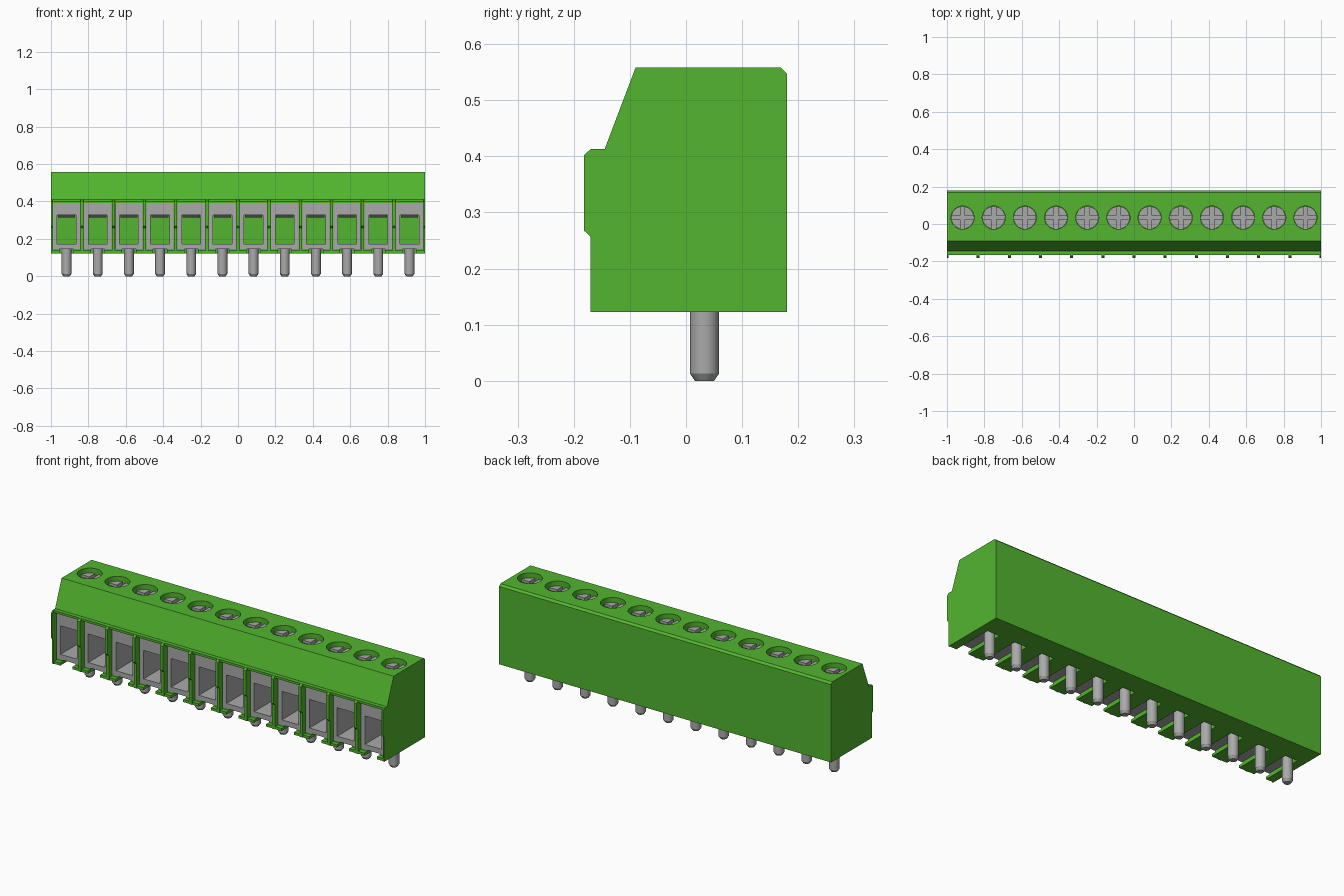
import bpy, bmesh, math

cube = bpy.data.objects.get("Cube")
if cube:
    bpy.data.objects.remove(cube, do_unlink=True)

COUNT = 12
PITCH = 2 / COUNT
CENTRES = [-1 + PITCH * (i + 0.5) for i in range(COUNT)]
SCREW_Y = 0.034


def material(name, rgb, rough):
    m = bpy.data.materials.new(name)
    m.use_nodes = True
    m.diffuse_color = (*rgb, 1)
    b = next(n for n in m.node_tree.nodes if n.type == "BSDF_PRINCIPLED")
    b.inputs["Base Color"].default_value = (*rgb, 1)
    b.inputs["Roughness"].default_value = rough
    return m


GREEN = material("green plastic", (0.085, 0.46, 0.028), 0.5)
GREY = material("grey metal", (0.40, 0.40, 0.40), 0.5)


def finish(bm, name, mat, smooth=False):
    bmesh.ops.recalc_face_normals(bm, faces=bm.faces)
    me = bpy.data.meshes.new(name)
    bm.to_mesh(me)
    bm.free()
    ob = bpy.data.objects.new(name, me)
    bpy.context.collection.objects.link(ob)
    me.materials.append(mat)
    if smooth:
        shade(ob)
    return ob


def shade(ob):
    bpy.ops.object.select_all(action="DESELECT")
    ob.select_set(True)
    bpy.context.view_layer.objects.active = ob
    bpy.ops.object.shade_smooth_by_angle(angle=math.radians(30))


def prism(bm, points, offset):
    """Extrude a closed 3D outline along an offset."""
    face = bm.faces.new([bm.verts.new(p) for p in points])
    new = bmesh.ops.extrude_face_region(bm, geom=[face])["geom"]
    bmesh.ops.translate(bm, vec=offset,
                        verts=[v for v in new if isinstance(v, bmesh.types.BMVert)])


def side_prism(bm, profile, x0, x1):
    prism(bm, [(x0, y, z) for y, z in profile], (x1 - x0, 0, 0))


def box(bm, x0, x1, y0, y1, z0, z1):
    side_prism(bm, [(y0, z0), (y1, z0), (y1, z1), (y0, z1)], x0, x1)


def lathe(bm, profile, x, y, steps=32):
    """Stack rings of (radius, z) and cap both ends."""
    rings = [[bm.verts.new((x + r * math.cos(2 * math.pi * k / steps),
                            y + r * math.sin(2 * math.pi * k / steps), z))
              for k in range(steps)] for r, z in profile]
    for a, b in zip(rings, rings[1:]):
        for k in range(steps):
            n = (k + 1) % steps
            bm.faces.new((a[k], a[n], b[n], b[k]))
    bm.faces.new(rings[0])
    bm.faces.new(rings[-1])


def cut(ob, cutter):
    cutter.hide_render = True
    mod = ob.modifiers.new("cut", "BOOLEAN")
    mod.operation = "DIFFERENCE"
    mod.solver = "EXACT"
    mod.object = cutter
    bpy.context.view_layer.objects.active = ob
    bpy.ops.object.modifier_apply(modifier=mod.name)
    bpy.data.objects.remove(cutter, do_unlink=True)


# Housing: side profile with top lip and bottom lip around the recessed front
bm = bmesh.new()
side_prism(bm, [(-0.167, 0.123), (0.18, 0.123), (0.18, 0.547), (0.169, 0.558),
                (-0.09, 0.558), (-0.145, 0.413), (-0.167, 0.413), (-0.167, 0.401),
                (-0.143, 0.401), (-0.143, 0.137), (-0.167, 0.137)], -1, 1)
housing = finish(bm, "housing", GREEN)

# Screw wells and clamp cavities
bm = bmesh.new()
for x in CENTRES:
    lathe(bm, [(0.062, 0.50), (0.062, 0.60)], x, SCREW_Y)
    box(bm, x - 0.073, x + 0.073, -0.3, 0.10, 0.145, 0.392)
cut(housing, finish(bm, "cavity_cutter", GREEN))

# Slots in the floor running from the front to each pin
bm = bmesh.new()
for x in CENTRES:
    box(bm, x - 0.037, x + 0.037, -0.3, 0.062, 0.10, 0.15)
cut(housing, finish(bm, "slot_cutter", GREEN))
shade(housing)

# Ribs between the poles and at both ends
bm = bmesh.new()
rib = [(-0.135, 0.123), (-0.135, 0.413), (-0.17, 0.413), (-0.182, 0.402),
       (-0.182, 0.268), (-0.17, 0.257), (-0.17, 0.123)]
for i in range(COUNT + 1):
    x = -1 + PITCH * i
    side_prism(bm, rib, max(x - 0.008, -1), min(x + 0.008, 1))
finish(bm, "divider_ribs", GREEN)

# Wire clamps: square tubes with a sloping pressure plate under the roof
bm = bmesh.new()
for x in CENTRES:
    y0, y1 = -0.146, 0.0995
    box(bm, x - 0.0725, x - 0.050, y0, y1, 0.1455, 0.3915)
    box(bm, x + 0.050, x + 0.0725, y0, y1, 0.1455, 0.3915)
    box(bm, x - 0.050, x + 0.050, y0, y1, 0.1455, 0.173)
    box(bm, x - 0.050, x + 0.050, y0, y1, 0.328, 0.3915)
    side_prism(bm, [(-0.10, 0.330), (0.09, 0.330), (0.09, 0.313), (-0.06, 0.313)],
               x - 0.046, x + 0.046)
finish(bm, "wire_clamps", GREY)

# Screws: a base disc and four raised quadrants leave a cross slot
bm = bmesh.new()
R, W = 0.0605, 0.011
a0 = math.asin(W / R)
for x in CENTRES:
    lathe(bm, [(R, 0.495), (R, 0.514)], x, SCREW_Y)
    for q in range(4):
        pts = [(W * math.sqrt(2), math.pi / 4)]
        pts += [(R, a0 + (math.pi / 2 - 2 * a0) * k / 8) for k in range(9)]
        prism(bm, [(x + r * math.cos(a + q * math.pi / 2),
                    SCREW_Y + r * math.sin(a + q * math.pi / 2), 0.514)
                   for r, a in pts], (0, 0, 0.018))
finish(bm, "screws", GREY, smooth=True)

# Solder pins with chamfered tips
bm = bmesh.new()
for x in CENTRES:
    lathe(bm, [(0.017, 0), (0.026, 0.013), (0.026, 0.15)], x, SCREW_Y - 0.001)
finish(bm, "solder_pins", GREY, smooth=True)
